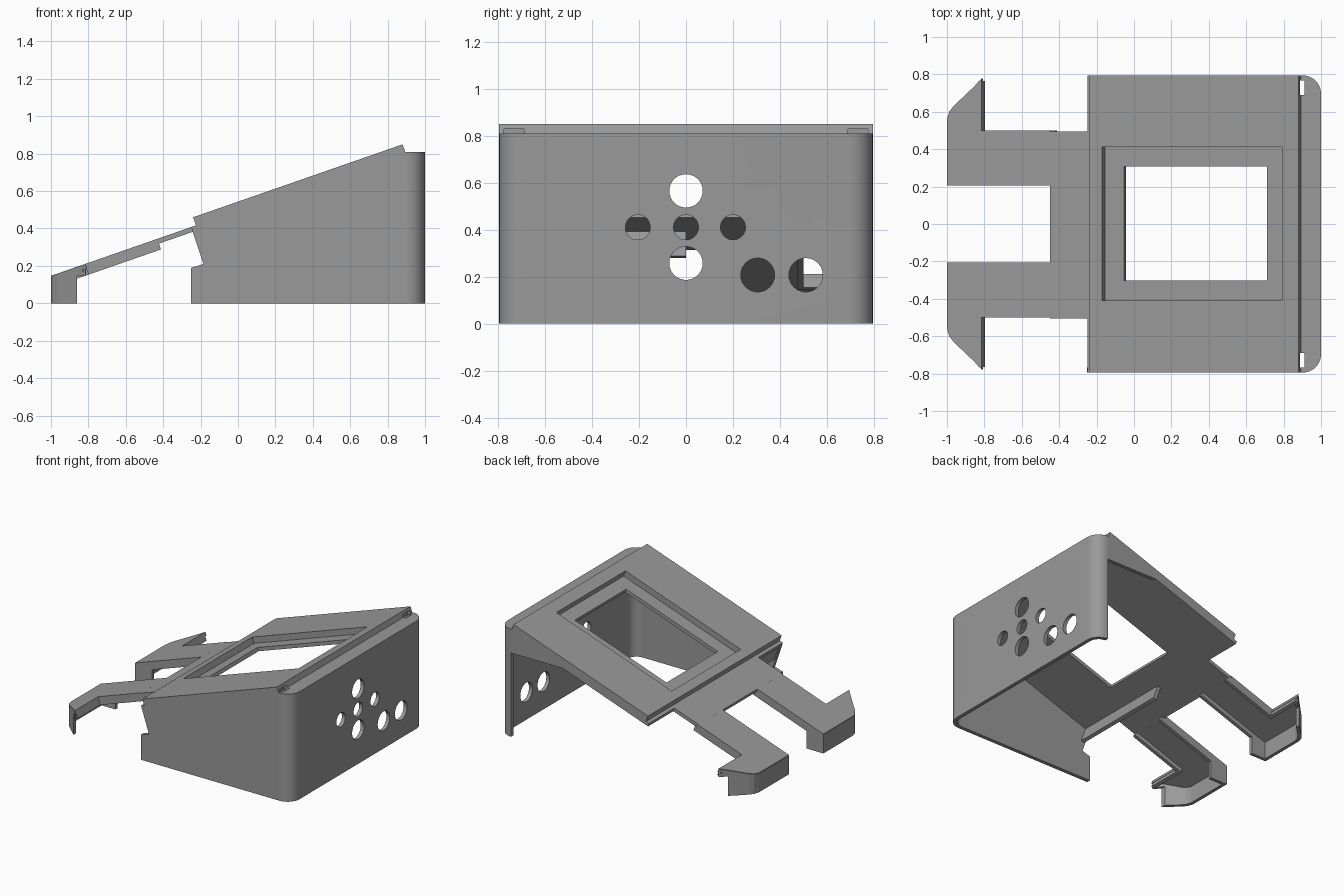
import bpy, bmesh, math
from mathutils import Vector

if "Cube" in bpy.data.objects:
    bpy.data.objects.remove(bpy.data.objects["Cube"])

SLOPE = math.atan(0.348)
NX, NZ = -math.sin(SLOPE), math.cos(SLOPE)
HALF, R, T = 0.795, 0.1, 0.028        # half width, corner radius, wall thickness
LID, TRAY, FLOOR, LIP = 0.0, -0.046, -0.073, -0.106   # depths below the lid surface

grey = bpy.data.materials.new("plain grey")
grey.diffuse_color = (0.32, 0.32, 0.32, 1)
grey.use_nodes = True
grey.node_tree.nodes["Principled BSDF"].inputs["Base Color"].default_value = grey.diffuse_color


def top(x):
    return 0.46 + 0.348 * (x + 0.24)


def tilt(x, y, w):
    """Point at depth w measured square to the sloping lid."""
    return Vector((x + w * NX, y, top(x) + w * NZ))


def finish(name, bm):
    bmesh.ops.remove_doubles(bm, verts=bm.verts, dist=1e-5)
    bmesh.ops.recalc_face_normals(bm, faces=bm.faces)
    me = bpy.data.meshes.new(name)
    bm.to_mesh(me)
    bm.free()
    me.materials.append(grey)
    ob = bpy.data.objects.new(name, me)
    bpy.context.collection.objects.link(ob)
    return ob


def loft(bm, a, b):
    """Closed solid between two matching outlines."""
    va, vb = [bm.verts.new(p) for p in a], [bm.verts.new(p) for p in b]
    bm.faces.new(va)
    bm.faces.new(vb)
    for i in range(len(va)):
        j = (i + 1) % len(va)
        bm.faces.new((va[i], va[j], vb[j], vb[i]))


def sloped(bm, outline, w0, w1):
    loft(bm, [tilt(x, y, w0) for x, y in outline], [tilt(x, y, w1) for x, y in outline])


def rect(x0, x1, y0, y1):
    return [(x0, y0), (x1, y0), (x1, y1), (x0, y1)]


def sloped_frame(name, outer, inner, w0, w1):
    """Sloping plate with a rectangular opening."""
    bm = bmesh.new()
    ring = [[[bm.verts.new(tilt(x, y, w)) for x, y in r] for r in (outer, inner)] for w in (w0, w1)]
    for i in range(4):
        j = (i + 1) % 4
        for o, n in ring:
            bm.faces.new((o[i], o[j], n[j], n[i]))
        for k in (0, 1):
            a, b = ring[0][k], ring[1][k]
            bm.faces.new((a[i], a[j], b[j], b[i]))
    return finish(name, bm)


def cut(ob, cutter):
    m = ob.modifiers.new("cut", 'BOOLEAN')
    m.object, m.operation, m.solver = cutter, 'DIFFERENCE', 'EXACT'
    bpy.context.view_layer.objects.active = ob
    bpy.ops.object.modifier_apply(modifier=m.name)


def side_wall(name, profile, y0, y1):
    bm = bmesh.new()
    loft(bm, [(x, y0, z) for x, z in profile], [(x, y1, z) for x, z in profile])
    return finish(name, bm)


def corner_path(r):
    """Rear outline with rounded corners, from -y to +y."""
    pts = []
    for s in (-1, 1):
        arc = [(1 - R + r * math.cos(a), s * (HALF - R + r * math.sin(a)))
               for a in [math.pi / 2 * k / 12 for k in range(13)]]
        pts += arc[::-1] if s < 0 else arc
    return pts


# Lid: upper layer with the recess, lower layer forming the recess floor
lid = sloped_frame("lid", rect(-0.24, 0.88, -HALF, HALF),
                   rect(-0.17, 0.79, -0.408, 0.412), LID, TRAY)
sloped_frame("recess_floor", rect(-0.265, 0.86, -HALF, HALF),
             rect(-0.068, 0.695, -0.303, 0.308), TRAY, FLOOR)

# Rear panel with rounded corners
bm = bmesh.new()
out, inn = corner_path(R), corner_path(R - T)
loft(bm, [(x, y, 0) for x, y in out + inn[::-1]], [(x, y, 0.81) for x, y in out + inn[::-1]])
panel = finish("rear_panel", bm)

# Ledge behind the lid
bm = bmesh.new()
plan = [(0.87, -HALF)] + corner_path(R) + [(0.87, HALF)]
loft(bm, [(x, y, 0.785) for x, y in plan], [(x, y, 0.81) for x, y in plan])
ledge = finish("rear_ledge", bm)

# Button and socket holes
bm = bmesh.new()
for y, z, r in [(-0.205, 0.41, 0.053), (0, 0.41, 0.053), (0.2, 0.41, 0.053), (0, 0.565, 0.071),
                (0, 0.257, 0.071), (0.305, 0.207, 0.072), (0.51, 0.207, 0.072)]:
    c = [(y + r * math.cos(k * math.pi / 16), z + r * math.sin(k * math.pi / 16)) for k in range(32)]
    loft(bm, [(0.94, a, b) for a, b in c], [(1.05, a, b) for a, b in c])
holes = finish("hole_cutter", bm)
cut(panel, holes)

# Small slots between lid and ledge
bm = bmesh.new()
for s in (-1, 1):
    slot = rect(0.868, 0.912, min(s * 0.69, s * 0.775), max(s * 0.69, s * 0.775))
    loft(bm, [(x, y, 0.7) for x, y in slot], [(x, y, 0.828) for x, y in slot])
slots = finish("slot_cutter", bm)
cut(lid, slots)
cut(ledge, slots)
for c in (holes, slots):
    bpy.data.objects.remove(c)

# Full side wall with notched front edge, and the short upper wall opposite
side_wall("full_side_wall", [(-0.25, 0), (0.9, 0), (0.9, 0.805), (-0.235, 0.41), (-0.245, 0.39),
                             (-0.185, 0.21), (-0.25, 0.19)], -HALF, -HALF + T)
side_wall("short_side_wall", [(0.45, 0.63), (0.9, 0.63), (0.9, 0.805), (0.45, 0.645)], HALF - T, HALF)

# Half-width bar hanging under the front of the lid
bm = bmesh.new()
sloped(bm, rect(-0.26, -0.235, -HALF + 0.01, 0), FLOOR + 0.005, -0.185)
finish("front_bar", bm)

# Bridge joining the two arms to the lid
bm = bmesh.new()
sloped(bm, rect(-0.465, -0.25, -0.505, 0.495), TRAY, FLOOR)
finish("arm_bridge", bm)

# Arms: plate, stiffening lips, hooked tip with a hanging shell
HOOK = [(-1, 0.205), (-1, 0.56), (-0.988, 0.6), (-0.965, 0.63), (-0.86, 0.73), (-0.815, 0.777)]
HOOK_IN = [(-0.975, 0.205), (-0.975, 0.555), (-0.963, 0.59), (-0.945, 0.615), (-0.86, 0.697),
           (-0.815, 0.742)]


def tray_z(x):
    return top(x) + TRAY / NZ - 0.006


for s, name in ((1, "back"), (-1, "front")):
    bm = bmesh.new()
    # plate covering arm and hook, shifted so its upper face matches the plan
    dx = TRAY * NX
    plate = HOOK + [(-0.815, 0.5), (-0.45, 0.5), (-0.45, 0.205)]
    sloped(bm, [(x - dx, s * y) for x, y in plate], TRAY, FLOOR)
    finish(name + "_arm", bm)

    bm = bmesh.new()
    for x0, x1, y0, y1 in [(-0.85, -0.447, 0.475, 0.5), (-0.9, -0.447, 0.205, 0.23),
                           (-0.855, -0.832, 0.475, 0.765)]:
        sloped(bm, [(x, s * y) for x, y in rect(x0, x1, y0, y1)], FLOOR + 0.005, LIP)
    finish(name + "_arm_lips", bm)

    bm = bmesh.new()
    quads = [(HOOK[i], HOOK[i + 1], HOOK_IN[i + 1], HOOK_IN[i]) for i in range(5)]
    quads.append(rect(-1, -0.86, 0.205, 0.23))
    for i, q in enumerate(quads):
        low = 0.147 if i == 4 else 0
        loft(bm, [(x, s * y, low) for x, y in q], [(x, s * y, tray_z(x)) for x, y in q])
    finish(name + "_hook_shell", bm)

# Smooth the rounded corners and holes, keep other edges sharp
for ob in (panel, ledge):
    bpy.ops.object.select_all(action='DESELECT')
    ob.select_set(True)
    bpy.context.view_layer.objects.active = ob
    bpy.ops.object.shade_smooth_by_angle(angle=math.radians(30))
